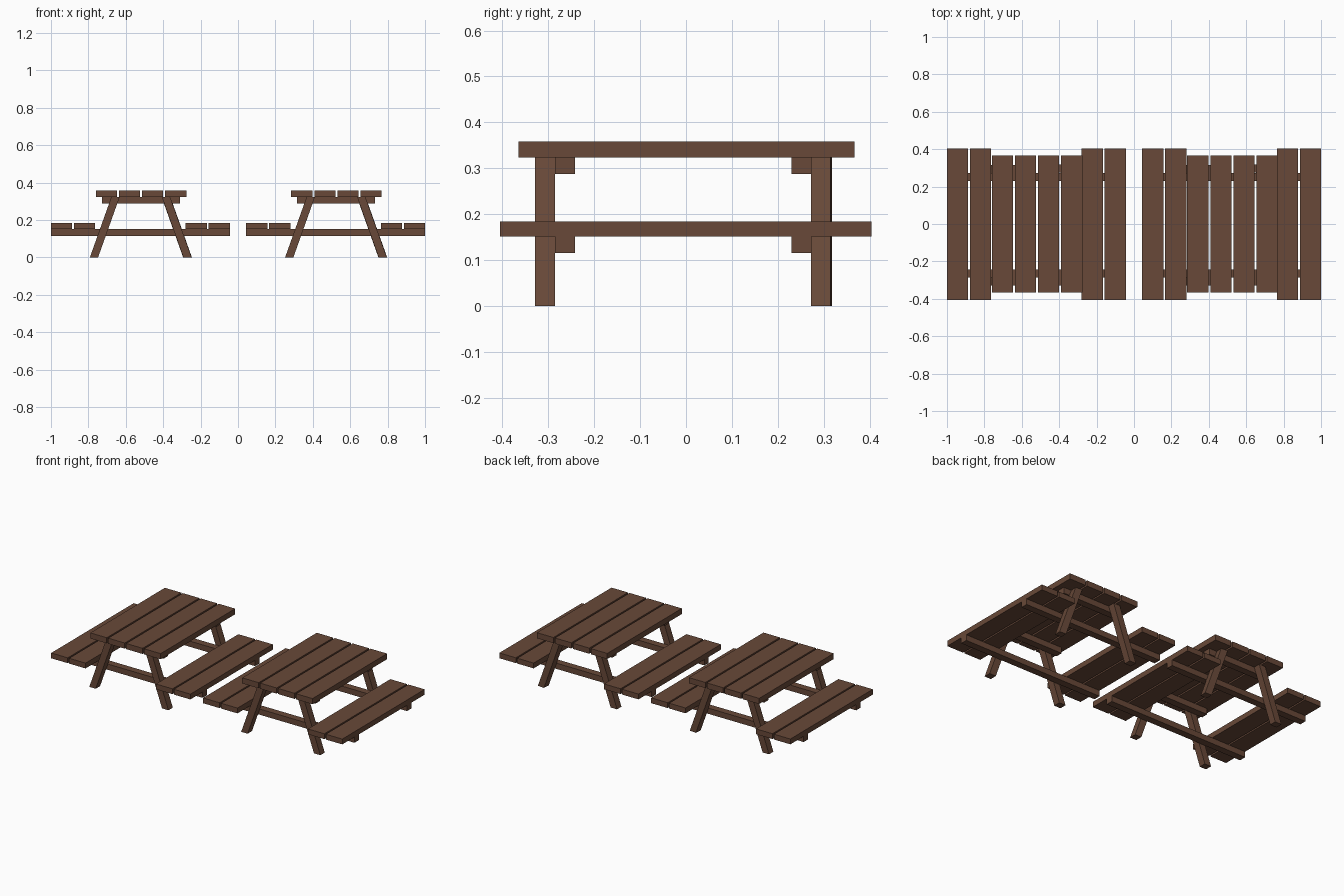
import bpy, bmesh, math
from mathutils import Matrix, Vector

if "Cube" in bpy.data.objects:
    bpy.data.objects.remove(bpy.data.objects["Cube"])

wood = bpy.data.materials.new("dark brown wood")
wood.diffuse_color = (0.138, 0.066, 0.040, 1)
wood.use_nodes = True
wood.node_tree.nodes["Principled BSDF"].inputs["Base Color"].default_value = wood.diffuse_color


def prism(name, base, top, z0, z1):
    """Solid between a lower and an upper quad (lists of x, y corners)."""
    bm = bmesh.new()
    lo = [bm.verts.new((x, y, z0)) for x, y in base]
    hi = [bm.verts.new((x, y, z1)) for x, y in top]
    bm.faces.new(lo[::-1])
    bm.faces.new(hi)
    for i in range(4):
        j = (i + 1) % 4
        bm.faces.new((lo[i], lo[j], hi[j], hi[i]))
    bmesh.ops.recalc_face_normals(bm, faces=bm.faces)
    me = bpy.data.meshes.new(name)
    bm.to_mesh(me)
    bm.free()
    me.materials.append(wood)
    ob = bpy.data.objects.new(name, me)
    bpy.context.collection.objects.link(ob)
    return ob


def rect(cx, cy, w, d, turn=0.0):
    r = Matrix.Rotation(turn, 2)
    pts = [Vector((sx * w / 2, sy * d / 2)) for sx, sy in ((-1, -1), (1, -1), (1, 1), (-1, 1))]
    return [(cx + (r @ p).x, cy + (r @ p).y) for p in pts]


def box(name, x0, x1, y0, y1, z0, z1):
    q = rect((x0 + x1) / 2, (y0 + y1) / 2, x1 - x0, y1 - y0)
    return prism(name, q, q, z0, z1)


PLANK = 0.113
for c in (-0.522, 0.522):
    # table top: four planks
    for i in range(4):
        x = c + 0.004 - 0.2415 + i * 0.1233
        box("table_top_plank", x, x + PLANK, -0.365, 0.367, 0.323, 0.358)
    # benches: two planks each side
    for x in (c - 0.478, c - 0.355, c + 0.242, c + 0.365):
        box("bench_plank", x, x + PLANK, -0.405, 0.404, 0.151, 0.184)
    # cross braces under the top and under the benches
    for y0, y1 in ((-0.2855, -0.242), (0.230, 0.2735)):
        box("top_brace", c - 0.206, c + 0.211, y0, y1, 0.287, 0.323)
        box("bench_brace", c - 0.478, c + 0.478, y0, y1, 0.1155, 0.151)
    # splayed legs, cut flat at both ends; one back leg is slightly twisted
    for y in (-0.307, 0.295):
        for s in (-1, 1):
            turn = math.radians(-4) if (y > 0 and s > 0) else 0
            lx = c + 0.002
            prism("leg", rect(lx + s * 0.250, y, 0.044, 0.043, turn),
                  rect(lx + s * 0.135, y, 0.044, 0.043, turn), 0.0, 0.323)
